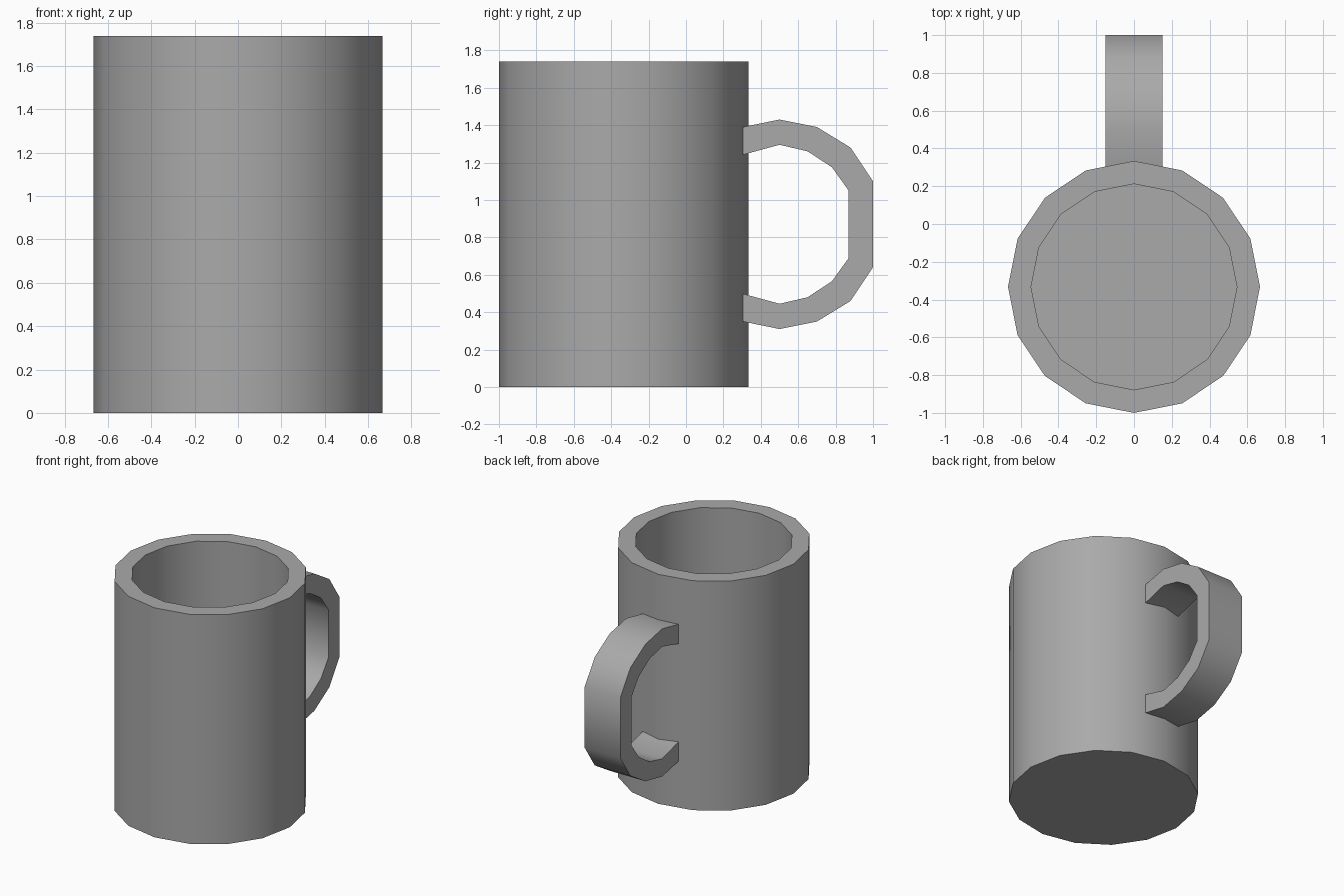
import bpy
import bmesh
import math
from mathutils import Matrix, Vector

cube = bpy.data.objects.get("Cube")
if cube:
    bpy.data.objects.remove(cube, do_unlink=True)

SIDES = 16
RADIUS, INNER_RADIUS = 0.667, 0.545
HEIGHT, FLOOR = 1.74, 0.12
CENTRE_Y = -0.333
HANDLE_WIDTH = 0.3

grey = bpy.data.materials.new("mug_grey")
grey.use_nodes = True
colour = (0.4, 0.4, 0.4, 1)
grey.diffuse_color = colour
grey.node_tree.nodes["Principled BSDF"].inputs["Base Color"].default_value = colour


def finish(bm, name):
    """Turn a bmesh into a smooth object that keeps its hard edges."""
    bmesh.ops.recalc_face_normals(bm, faces=bm.faces)
    mesh = bpy.data.meshes.new(name)
    bm.to_mesh(mesh)
    bm.free()
    mesh.materials.append(grey)
    mesh.shade_smooth()
    mesh.set_sharp_from_angle(angle=math.radians(40))
    obj = bpy.data.objects.new(name, mesh)
    bpy.context.collection.objects.link(obj)
    return obj


# Cup: a solid cylinder whose top is narrowed to a rim, then pushed down
bm = bmesh.new()
bmesh.ops.create_cone(bm, cap_ends=True, segments=SIDES, radius1=RADIUS,
                      radius2=RADIUS, depth=HEIGHT,
                      matrix=Matrix.Translation((0, 0, HEIGHT / 2)))
top = max(bm.faces, key=lambda f: f.calc_center_median().z)
top = bmesh.ops.extrude_discrete_faces(bm, faces=[top])["faces"][0]
ratio = INNER_RADIUS / RADIUS
bmesh.ops.scale(bm, vec=(ratio, ratio, 1), verts=top.verts)
top = bmesh.ops.extrude_discrete_faces(bm, faces=[top])["faces"][0]
bmesh.ops.translate(bm, vec=(0, 0, FLOOR - HEIGHT), verts=top.verts)
bmesh.ops.translate(bm, vec=(0, CENTRE_Y, 0), verts=bm.verts)
finish(bm, "cup")

# Handle: upper half of the outer and inner loops as (y, z), mirrored below
MIDDLE = 0.87
outer = [(0.28, 1.385), (0.5, 1.43), (0.7, 1.39), (0.88, 1.28), (1.0, 1.1)]
inner = [(0.28, 1.235), (0.5, 1.295), (0.65, 1.26), (0.78, 1.175), (0.87, 1.05)]


def full_loop(half):
    return half + [(y, 2 * MIDDLE - z) for y, z in reversed(half)]


bm = bmesh.new()
x = -HANDLE_WIDTH / 2
rows = [[bm.verts.new((x, y, z)) for y, z in full_loop(half)]
        for half in (outer, inner)]
strip = [bm.faces.new((a, b, d, c)) for a, b, c, d in
         zip(rows[0], rows[0][1:], rows[1], rows[1][1:])]
side = bmesh.ops.extrude_face_region(bm, geom=strip, use_keep_orig=True)["geom"]
bmesh.ops.translate(bm, vec=Vector((HANDLE_WIDTH, 0, 0)),
                    verts=[v for v in side if isinstance(v, bmesh.types.BMVert)])
finish(bm, "handle")
